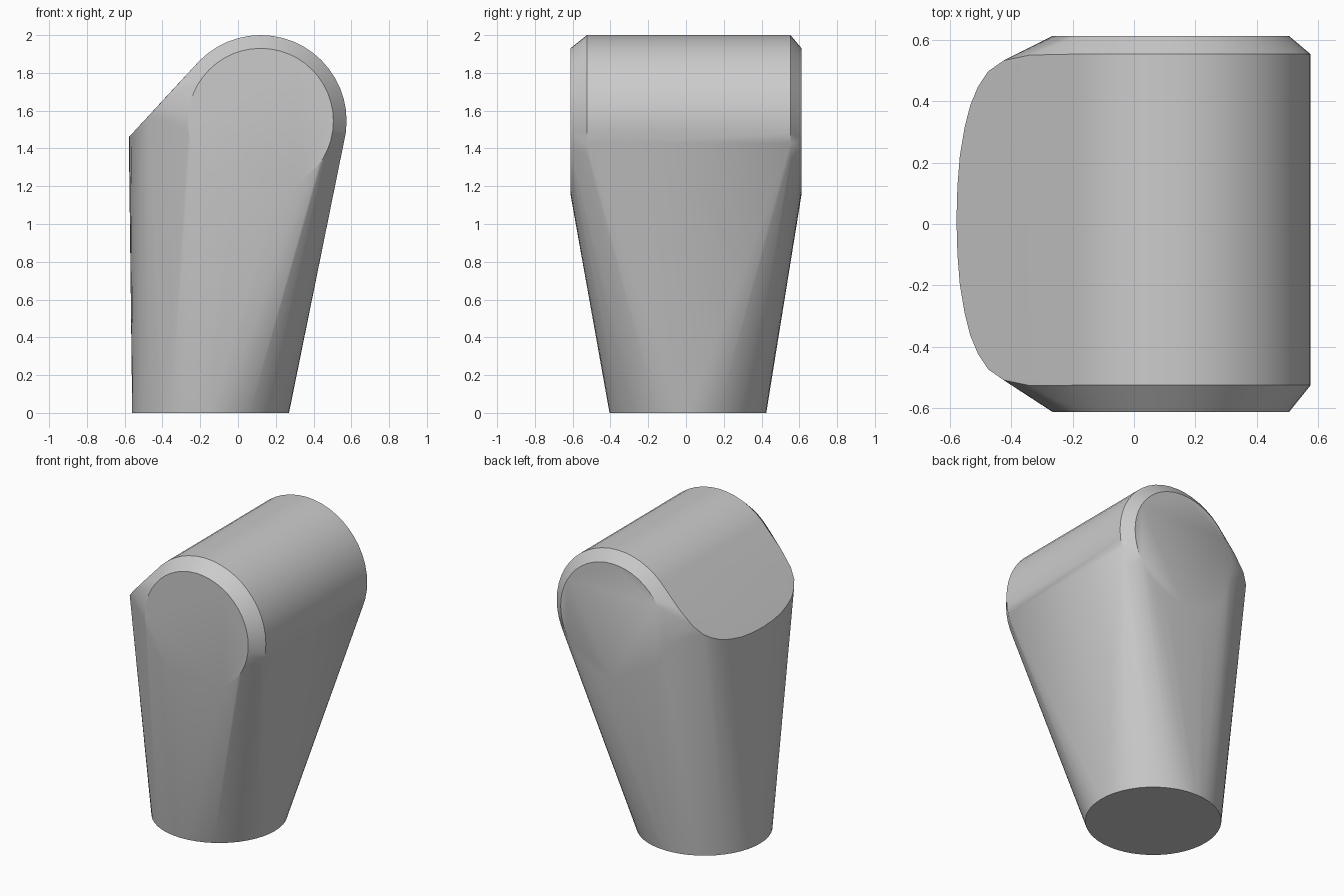
import bpy, bmesh
from math import sin, cos, pi, radians, sqrt
from mathutils import Vector

cube = bpy.data.objects.get("Cube")
if cube:
    bpy.data.objects.remove(cube, do_unlink=True)

grey = bpy.data.materials.new("plain grey")
grey.use_nodes = True
colour = (0.6, 0.6, 0.6, 1)
grey.diffuse_color = colour
grey.node_tree.nodes["Principled BSDF"].inputs["Base Color"].default_value = colour

BARREL_X, BARREL_Z, BARREL_R, END_R = 0.12, 1.545, 0.455, 0.385


def ring(centre, radius, u, v, count=48):
    """Points of a circle in the plane of u and v."""
    steps = [2 * pi * i / count for i in range(count)]
    return [Vector(centre) + radius * (cos(a) * Vector(u) + sin(a) * Vector(v)) for a in steps]


X, Y, Z = (1, 0, 0), (0, 1, 0), (0, 0, 1)

# Round foot
points = ring((-0.145, 0.01, 0), 0.415, X, Y)

# Horizontal barrel with chamfered ends
for y, radius in ((-0.612, END_R), (-0.525, BARREL_R), (0.553, BARREL_R), (0.612, END_R)):
    points += ring((BARREL_X, y, BARREL_Z), radius, X, Z)

# Curved lip of the sloping face, lying on the plane tangent to the barrel
lip = [(-0.578, 0), (-0.575, 0.11), (-0.567, 0.21), (-0.552, 0.3), (-0.533, 0.375),
       (-0.508, 0.435), (-0.475, 0.485), (-0.425, 0.52), (-0.34, 0.538)]
for x, y in lip:
    z = 1.46 + (x + 0.578) * 1.076
    points += [Vector((x, y + 0.012, z)), Vector((x, 0.012 - y, z))]

# Skin stretched round foot, barrel and lip
bm = bmesh.new()
for p in points:
    bm.verts.new(p)
bmesh.ops.remove_doubles(bm, verts=bm.verts[:], dist=0.001)
hull = bmesh.ops.convex_hull(bm, input=bm.verts[:])
loose = {g for g in hull["geom_interior"] + hull["geom_unused"] if isinstance(g, bmesh.types.BMVert)}
bmesh.ops.delete(bm, geom=list(loose), context="VERTS")
bmesh.ops.dissolve_limit(bm, angle_limit=radians(0.5), verts=bm.verts[:], edges=bm.edges[:])
bmesh.ops.recalc_face_normals(bm, faces=bm.faces[:])

mesh = bpy.data.meshes.new("tapered_body")
bm.to_mesh(mesh)
bm.free()
mesh.materials.append(grey)
body = bpy.data.objects.new("tapered_body", mesh)
bpy.context.collection.objects.link(body)
bpy.context.view_layer.objects.active = body
body.select_set(True)
bpy.ops.object.shade_smooth_by_angle(angle=radians(30))
